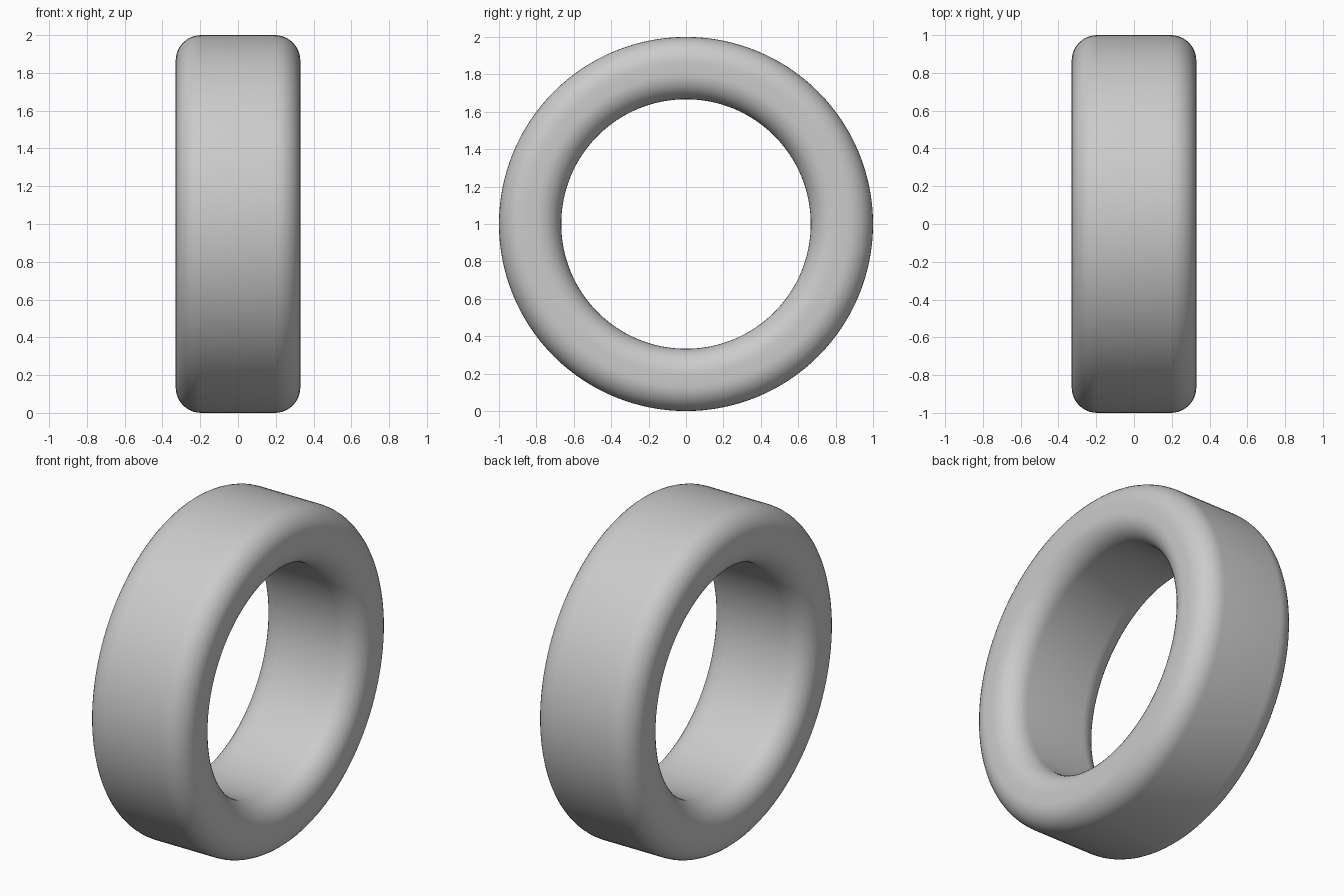
import bpy
import bmesh
from math import sin, cos, pi, radians
from mathutils import Matrix, Vector

if "Cube" in bpy.data.objects:
    bpy.data.objects.remove(bpy.data.objects["Cube"], do_unlink=True)

OUTER, INNER, HALF_WIDTH = 1.0, 0.667, 0.33
CORNER, CORNER_STEPS, SEGMENTS = 0.135, 10, 128

# Plain grey material
grey = bpy.data.materials.new("plain grey")
grey.use_nodes = True
colour = (0.6, 0.6, 0.6, 1)
grey.diffuse_color = colour
grey.node_tree.nodes["Principled BSDF"].inputs["Base Color"].default_value = colour


def rounded_section():
    """Rounded rectangle of (x, radius) points, counter-clockwise."""
    corners = [(1, OUTER - CORNER), (-1, OUTER - CORNER),
               (-1, INNER + CORNER), (1, INNER + CORNER)]
    points = []
    for quarter, (side, radius) in enumerate(corners):
        for step in range(CORNER_STEPS + 1):
            a = (quarter + step / CORNER_STEPS) * pi / 2
            points.append((side * (HALF_WIDTH - CORNER) + CORNER * cos(a),
                           radius + CORNER * sin(a)))
    return points


# Ring: the rounded section swept around the x axis
bm = bmesh.new()
section = rounded_section()
rings = []
for i in range(SEGMENTS):
    turn = Matrix.Rotation(2 * pi * i / SEGMENTS, 3, 'X')
    rings.append([bm.verts.new(turn @ Vector((x, 0, r))) for x, r in section])
for i, ring in enumerate(rings):
    following = rings[(i + 1) % SEGMENTS]
    for j in range(len(section)):
        k = (j + 1) % len(section)
        bm.faces.new((ring[j], ring[k], following[k], following[j]))
bmesh.ops.recalc_face_normals(bm, faces=bm.faces)

mesh = bpy.data.meshes.new("ring")
bm.to_mesh(mesh)
bm.free()
mesh.materials.append(grey)
ring_object = bpy.data.objects.new("ring", mesh)
ring_object.location.z = OUTER
bpy.context.collection.objects.link(ring_object)

# Smooth shading
bpy.context.view_layer.objects.active = ring_object
ring_object.select_set(True)
bpy.ops.object.shade_smooth_by_angle(angle=radians(40))
